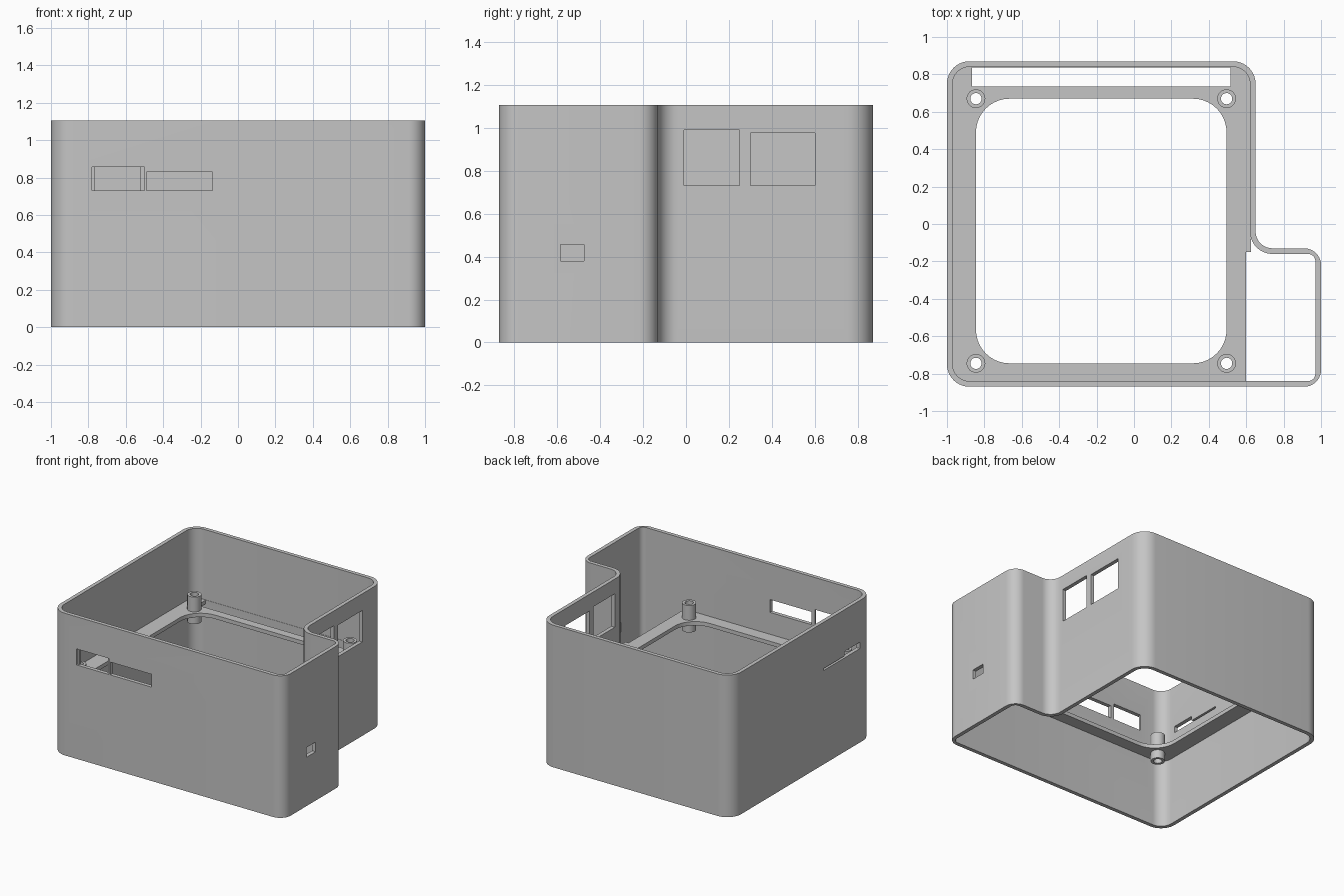
import bpy, bmesh, math

if "Cube" in bpy.data.objects:
    bpy.data.objects.remove(bpy.data.objects["Cube"])

H = 1.105          # case height
WALL = 0.03

grey = bpy.data.materials.new("light grey plastic")
grey.diffuse_color = (0.56, 0.56, 0.56, 1)
grey.use_nodes = True
grey.node_tree.nodes["Principled BSDF"].inputs["Base Color"].default_value = grey.diffuse_color


def rounded(points, steps=10):
    """Outline from (x, y, corner radius) entries, convex or concave."""
    out, n = [], len(points)
    for i, (x, y, r) in enumerate(points):
        if r == 0:
            out.append((x, y))
            continue
        px, py, _ = points[i - 1]
        nx, ny, _ = points[(i + 1) % n]
        la, lb = math.hypot(px - x, py - y), math.hypot(nx - x, ny - y)
        ax, ay = (px - x) / la, (py - y) / la
        bx, by = (nx - x) / lb, (ny - y) / lb
        cx, cy = x + r * (ax + bx), y + r * (ay + by)
        for k in range(steps + 1):
            t = math.pi / 2 * k / steps
            out.append((cx - r * (bx * math.cos(t) + ax * math.sin(t)),
                        cy - r * (by * math.cos(t) + ay * math.sin(t))))
    return out


def rect(x0, x1, y0, y1, r=0):
    return rounded([(x0, y0, r), (x1, y0, r), (x1, y1, r), (x0, y1, r)])


def circle(x, y, r, n=32):
    return [(x + r * math.cos(2 * math.pi * k / n),
             y + r * math.sin(2 * math.pi * k / n)) for k in range(n)]


def plate(name, loops, z0, z1):
    """Extrude an outline with holes from z0 to z1."""
    bm = bmesh.new()
    edges = []
    for loop in loops:
        vs = [bm.verts.new((x, y, z0)) for x, y in loop]
        edges += [bm.edges.new((vs[i - 1], vs[i])) for i in range(len(vs))]
    bmesh.ops.triangle_fill(bm, edges=edges, use_beauty=True)
    top = bmesh.ops.extrude_face_region(bm, geom=bm.faces[:])["geom"]
    bmesh.ops.translate(bm, vec=(0, 0, z1 - z0),
                        verts=[g for g in top if isinstance(g, bmesh.types.BMVert)])
    bmesh.ops.recalc_face_normals(bm, faces=bm.faces[:])
    me = bpy.data.meshes.new(name)
    bm.to_mesh(me)
    bm.free()
    me.materials.append(grey)
    ob = bpy.data.objects.new(name, me)
    bpy.context.collection.objects.link(ob)
    return ob


def smooth(ob):
    bpy.ops.object.select_all(action='DESELECT')
    ob.select_set(True)
    bpy.context.view_layer.objects.active = ob
    bpy.ops.object.shade_smooth_by_angle(angle=math.radians(30))


def outline(d, right_r, step_r):
    """Case footprint moved inward by d: main body plus side compartment."""
    return rounded([(-1 + d, -.87 + d, .12 - d), (1 - d, -.87 + d, right_r),
                    (1 - d, -.13 - d, right_r), (.65 - d, -.13 - d, step_r),
                    (.65 - d, .87 - d, .12 - d), (-1 + d, .87 - d, .12 - d)])


# Outer wall
case_wall = plate("case_wall", [outline(0, .09, .09), outline(WALL, .04, .12)], 0, H)

# Port openings: x0, x1, y0, y1, z0, z1
openings = [
    (-.78, -.50, -.90, -.855, .73, .855),    # front port, wider outer recess
    (-.765, -.52, -.90, -.80, .73, .855),    # front port
    (-.49, -.135, -.90, -.80, .73, .83),     # wide front port
    (.58, .70, -.01, .25, .73, .99),         # right ports
    (.58, .70, .30, .60, .73, .975),
    (.92, 1.04, -.585, -.475, .38, .455),    # compartment cable hole
    (-1.04, -.92, -.71, -.52, .73, .78),     # left card slot
    (-1.04, -.92, -.52, -.26, .73, .745),    # left thin slot
]
for i, (x0, x1, y0, y1, z0, z1) in enumerate(openings):
    cutter = plate(f"opening_cutter_{i + 1}", [rect(x0, x1, y0, y1)], z0, z1)
    mod = case_wall.modifiers.new("opening", 'BOOLEAN')
    mod.operation, mod.solver, mod.object = 'DIFFERENCE', 'EXACT', cutter
    bpy.context.view_layer.objects.active = case_wall
    bpy.ops.object.modifier_apply(modifier=mod.name)
    bpy.data.objects.remove(cutter)
smooth(case_wall)

# Inner shelf with large opening, rear cable slot and screw holes
posts = [(x, y) for x in (-.845, .495) for y in (-.745, .67)]
edge = rounded([(-.975, -.845, .1), (.6, -.845, 0), (.6, -.15, 0), (.625, -.15, 0),
                (.625, .845, .1), (-.975, .845, .1)])
shelf = plate("shelf", [edge, rect(-.845, .495, -.745, .67, .18),
                        rect(-.865, .515, .735, .838)]
              + [circle(x, y, .03) for x, y in posts], .53, .56)
smooth(shelf)

# Hollow screw posts through the shelf corners
for i, (x, y) in enumerate(posts):
    smooth(plate(f"screw_post_{i + 1}", [circle(x, y, .05), circle(x, y, .03)], .465, .675))
